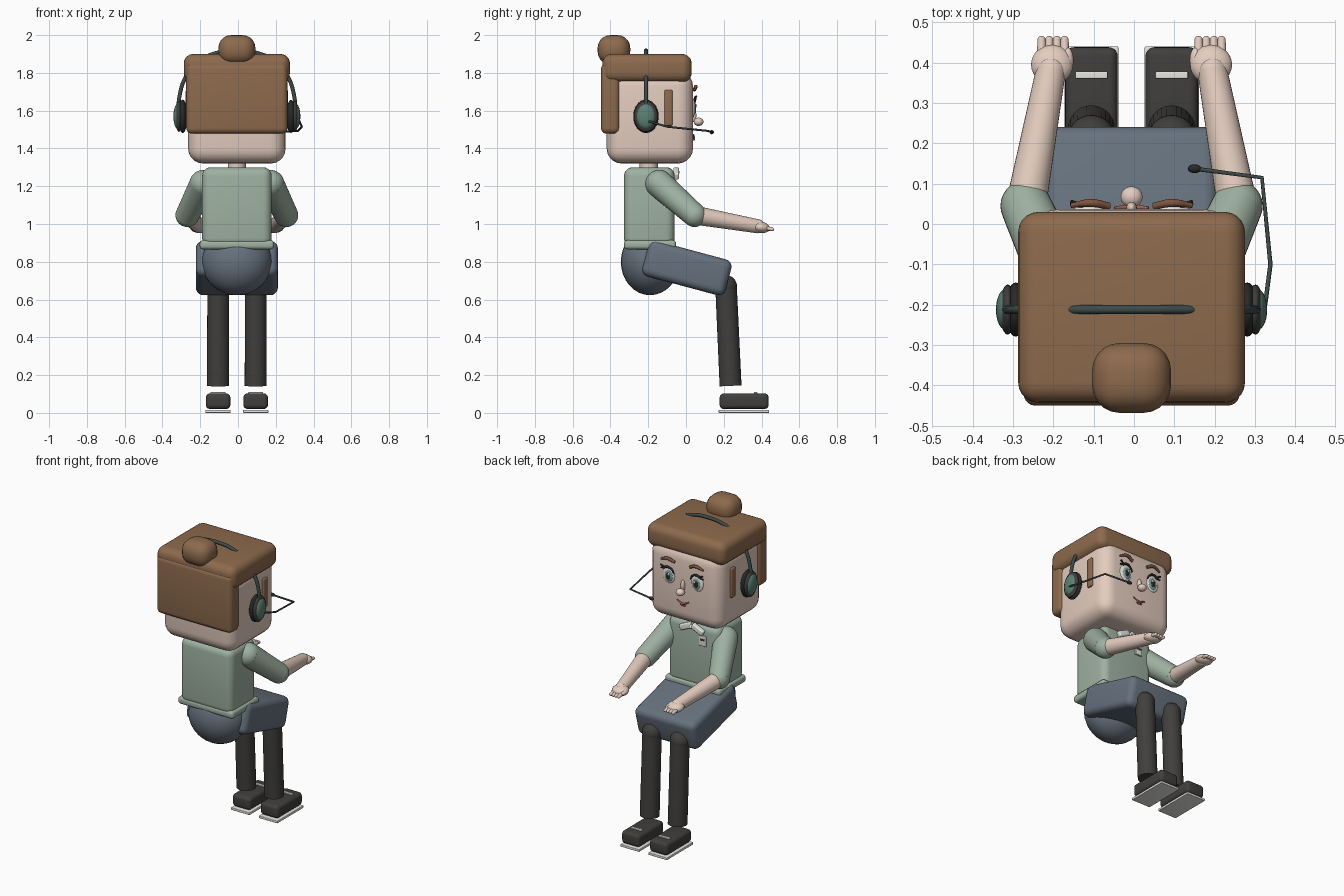
import bpy, bmesh, math
from mathutils import Vector, Matrix, Euler

if "Cube" in bpy.data.objects:
    bpy.data.objects.remove(bpy.data.objects["Cube"])

CX = -0.006  # body axis


def mat(name, hexcol):
    m = bpy.data.materials.new(name)
    lin = [(int(hexcol[i:i + 2], 16) / 255) ** 2.2 for i in (0, 2, 4)]
    m.diffuse_color = (*lin, 1)
    m.use_nodes = True
    m.node_tree.nodes["Principled BSDF"].inputs["Base Color"].default_value = m.diffuse_color
    return m


SKIN, HAIR = mat("skin", "E3CBBD"), mat("hair", "8C6A4E")
SHIRT, SKIRT = mat("shirt", "9DB0A0"), mat("skirt", "66717D")
DARK, BLACK = mat("stocking", "42413F"), mat("black", "2C2E2E")
TEAL, WHITE = mat("teal", "5C8074"), mat("white", "E6E6E0")
IRIS, LIP, METAL = mat("iris", "7D9A9E"), mat("lip", "A8665A"), mat("band", "3F4B4A")
BROW = mat("brow", "7E5540")


def finish(name, bm, m, angle=40):
    bmesh.ops.recalc_face_normals(bm, faces=bm.faces)
    me = bpy.data.meshes.new(name)
    bm.to_mesh(me)
    bm.free()
    me.materials.append(m)
    ob = bpy.data.objects.new(name, me)
    bpy.context.collection.objects.link(ob)
    bpy.ops.object.select_all(action='DESELECT')
    ob.select_set(True)
    bpy.context.view_layer.objects.active = ob
    bpy.ops.object.shade_smooth_by_angle(angle=math.radians(angle))
    return ob


def place(c, size, rot):
    return Matrix.Translation(c) @ Euler([math.radians(a) for a in rot]).to_matrix().to_4x4() @ Matrix.Diagonal((*size, 1))


def box(name, c, size, bevel, m, rot=(0, 0, 0), seg=5):
    bm = bmesh.new()
    bmesh.ops.create_cube(bm, size=1, matrix=Matrix.Diagonal((*size, 1)))
    bmesh.ops.bevel(bm, geom=bm.edges[:], offset=bevel, segments=seg, profile=0.5, affect='EDGES')
    bm.transform(place(c, (1, 1, 1), rot))
    return finish(name, bm, m)


def span(name, x, y, z, bevel, m):
    """Rounded box from half width x and (min, max) in y and z."""
    return box(name, (CX, sum(y) / 2, sum(z) / 2), (2 * x, y[1] - y[0], z[1] - z[0]), bevel, m)


def ball(name, c, radii, m, rot=(0, 0, 0)):
    bm = bmesh.new()
    bmesh.ops.create_uvsphere(bm, u_segments=28, v_segments=16, radius=1, matrix=place(c, radii, rot))
    return finish(name, bm, m)


def limb(name, p, q, r1, r2, m, round_ends=True):
    """Tapered cylinder from p to q, with ball ends if wanted."""
    p, q = Vector(p), Vector(q)
    d = q - p
    bm = bmesh.new()
    R = Matrix.Translation((p + q) / 2) @ d.to_track_quat('Z', 'Y').to_matrix().to_4x4()
    bmesh.ops.create_cone(bm, cap_ends=True, segments=28, radius1=r1, radius2=r2, depth=d.length, matrix=R)
    if round_ends:
        for v, r in ((p, r1), (q, r2)):
            bmesh.ops.create_uvsphere(bm, u_segments=28, v_segments=16, radius=r, matrix=Matrix.Translation(v))
    return finish(name, bm, m)


def wire(name, pts, r, m, smooth=True, radii=None):
    cu = bpy.data.curves.new(name, 'CURVE')
    cu.dimensions = '3D'
    cu.bevel_depth, cu.bevel_resolution, cu.use_fill_caps = r, 3, True
    s = cu.splines.new('BEZIER' if smooth else 'POLY')
    if smooth:
        s.bezier_points.add(len(pts) - 1)
        for i, (b, p) in enumerate(zip(s.bezier_points, pts)):
            b.co = p
            b.handle_left_type = b.handle_right_type = 'AUTO'
            b.radius = radii[i] if radii else 1
    else:
        s.points.add(len(pts) - 1)
        for b, p in zip(s.points, pts):
            b.co = (*p, 1)
    cu.materials.append(m)
    ob = bpy.data.objects.new(name, cu)
    bpy.context.collection.objects.link(ob)
    return ob


# Head and hair
span("head", 0.258, (-0.42, 0.037), (1.32, 1.81), 0.08, SKIN)
span("hair_cap", 0.281, (-0.443, 0.03), (1.75, 1.90), 0.05, HAIR)
span("hair_back", 0.268, (-0.45, -0.35), (1.478, 1.85), 0.03, HAIR)
span("hair_bun", 0.098, (-0.468, -0.295), (1.845, 2.0), 0.068, HAIR)

# Neck, torso, hem, hips, skirt
limb("neck", (CX, -0.197, 1.25), (CX, -0.197, 1.36), 0.048, 0.048, SKIN, False)
span("torso", 0.184, (-0.328, -0.06), (0.88, 1.30), 0.045, SHIRT)
span("shirt_hem", 0.197, (-0.328, -0.052), (0.866, 0.914), 0.018, SHIRT)
ball("hips", (CX, -0.19, 0.80), (0.187, 0.155, 0.177), SKIRT)
box("skirt", (CX, 0.005, 0.767), (0.434, 0.455, 0.195), 0.04, SKIRT, (-15, 0, 0))

# Collar and badge
for s in (-1, 1):
    box("collar_flap", (CX + s * 0.043, -0.052, 1.268), (0.085, 0.03, 0.036), 0.008, WHITE, (0, s * 25, 0))
ball("collar_knot", (CX, -0.048, 1.275), (0.014, 0.014, 0.014), WHITE)
box("badge", (CX - 0.075, -0.057, 1.2), (0.05, 0.012, 0.065), 0.004, WHITE)
box("badge_stripe", (CX - 0.075, -0.051, 1.208), (0.032, 0.004, 0.012), 0.001, DARK)

# Face centre
ball("nose", (CX, 0.067, 1.541), (0.027, 0.026, 0.022), SKIN)
ball("nose_bridge", (CX, 0.04, 1.575), (0.013, 0.015, 0.035), SKIN)
wire("mouth", [(CX - 0.042, 0.04, 1.474), (CX, 0.042, 1.458), (CX + 0.042, 0.04, 1.474)], 0.006, LIP, True, (0.6, 1.1, 0.6))
ball("lower_lip", (CX, 0.039, 1.448), (0.02, 0.008, 0.006), LIP)

for s in (-1, 1):
    def P(x, y, z, s=s):
        return (CX + s * x, y, z)

    # Eyes, lashes, brows
    ball("eye_white", P(0.102, 0.037, 1.615), (0.042, 0.010, 0.052), WHITE)
    ball("iris", P(0.099, 0.043, 1.612), (0.028, 0.008, 0.037), IRIS)
    ball("pupil", P(0.099, 0.048, 1.612), (0.016, 0.006, 0.023), BLACK)
    ball("eye_glint", P(0.092, 0.053, 1.626), (0.007, 0.004, 0.009), WHITE)
    wire("upper_lash", [P(0.058, 0.046, 1.634), P(0.075, 0.048, 1.66), P(0.102, 0.05, 1.671),
                        P(0.13, 0.048, 1.66), P(0.152, 0.05, 1.654)], 0.007, BLACK, True, (0.5, 0.9, 1, 1, 0.5))
    wire("lash_flick", [P(0.125, 0.047, 1.663), P(0.15, 0.055, 1.677)], 0.005, BLACK)
    wire("eyebrow", [P(0.055, 0.044, 1.71), P(0.1, 0.052, 1.727), P(0.15, 0.046, 1.711)], 0.01, BROW, True, (0.9, 1, 0.6))
    box("sideburn", P(0.26, -0.093, 1.615), (0.022, 0.044, 0.19), 0.009, HAIR)

    # Headset cups
    ball("ear_cushion", P(0.287, -0.212, 1.57), (0.026, 0.067, 0.088), BLACK)
    ball("ear_ring", P(0.307, -0.212, 1.57), (0.020, 0.062, 0.082), DARK)
    ball("ear_shell", P(0.313, -0.212, 1.57), (0.023, 0.05, 0.066), TEAL)

    # Arms
    elbow, wrist = P(0.262, 0.045, 1.047), P(0.2, 0.38, 0.988)
    limb("sleeve", P(0.178, -0.142, 1.213), elbow, 0.073, 0.063, SHIRT)
    limb("forearm", elbow, wrist, 0.05, 0.037, SKIN)
    ball("palm", P(0.197, 0.395, 0.983), (0.052, 0.05, 0.03), SKIN, (-10, 0, 0))
    ball("thumb", P(0.158, 0.405, 0.982), (0.014, 0.032, 0.014), SKIN)
    for i in range(4):
        x = 0.166 + i * 0.019
        limb("finger", P(x, 0.415, 0.98), P(x, 0.456, 0.972), 0.012, 0.01, SKIN)

    # Legs and shoes
    ball("knee", P(0.0995, 0.21, 0.67), (0.06, 0.06, 0.06), DARK)
    limb("leg", P(0.0995, 0.212, 0.67), P(0.0995, 0.236, 0.143), 0.057, 0.058, DARK, False)
    box("shoe", P(0.0995, 0.308, 0.062), (0.13, 0.26, 0.082), 0.022, DARK)
    box("shoe_strap", P(0.0995, 0.369, 0.104), (0.08, 0.018, 0.012), 0.003, WHITE)
    box("sole", P(0.0995, 0.306, 0.008), (0.134, 0.268, 0.016), 0.004, WHITE)

# Headband and microphone boom
half = [(0.312, 1.58), (0.303, 1.68), (0.275, 1.77), (0.21, 1.855), (0.12, 1.902)]
band = [(CX + x, -0.212, z) for x, z in half] + [(CX, -0.212, 1.918)]
band += [(CX - x, -0.212, z) for x, z in reversed(half)]
wire("headband", band, 0.011, METAL)
boom = [(0.325, -0.2, 1.545), (0.338, -0.1, 1.515), (0.317, 0.115, 1.493), (0.15, 0.137, 1.486)]
wire("mic_boom", boom, 0.0055, METAL, False)
ball("mic_tip", boom[-1], (0.017, 0.011, 0.011), BLACK)
